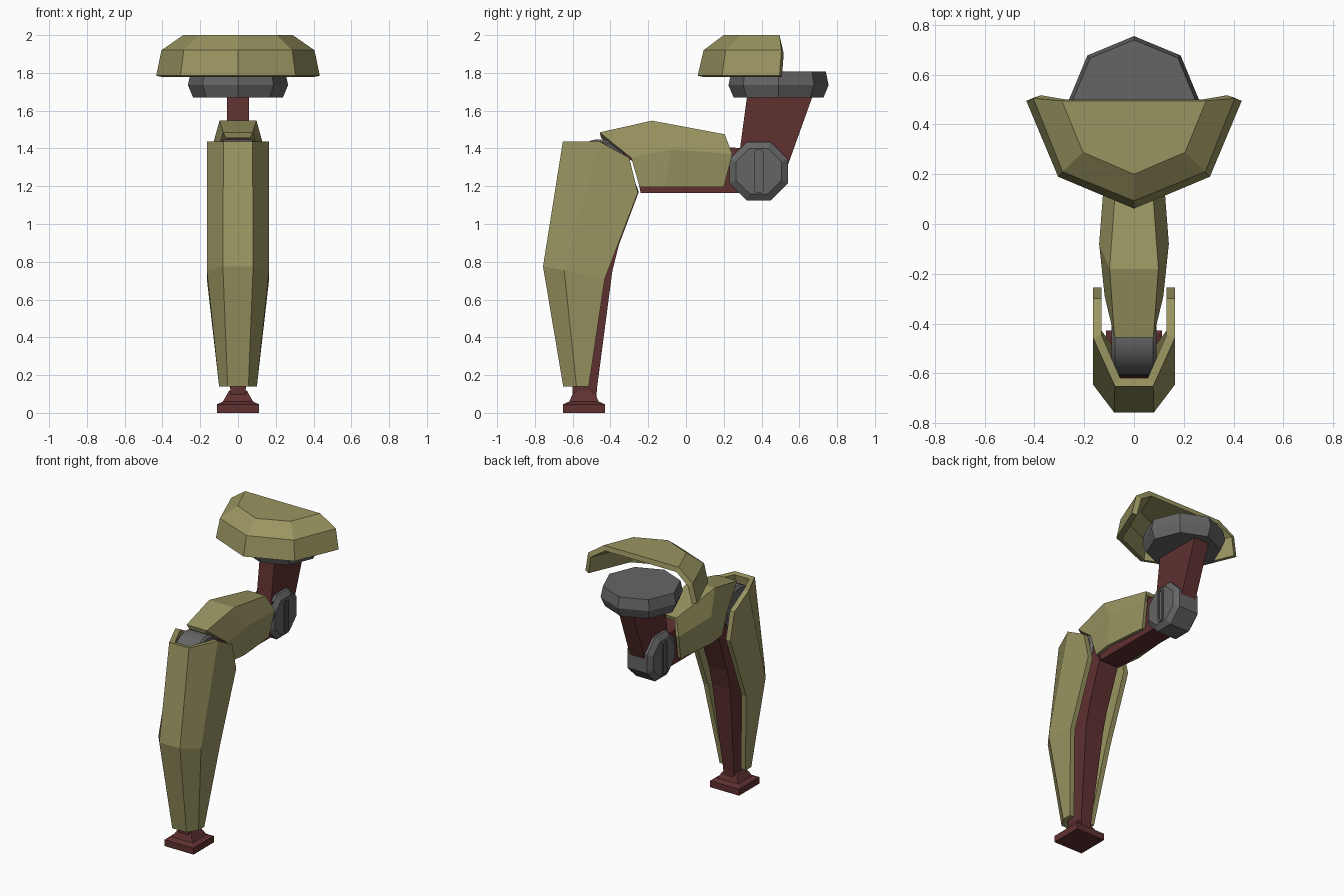
import bpy, bmesh, math
from mathutils import Vector

if "Cube" in bpy.data.objects:
    bpy.data.objects.remove(bpy.data.objects["Cube"])


def material(name, rgb):
    m = bpy.data.materials.new(name)
    m.use_nodes = True
    m.diffuse_color = (*rgb, 1)
    node = next(n for n in m.node_tree.nodes if n.type == 'BSDF_PRINCIPLED')
    node.inputs["Base Color"].default_value = (*rgb, 1)
    node.inputs["Roughness"].default_value = 0.7
    return m


OLIVE = material("olive armour", (0.32, 0.30, 0.12))
RED = material("dark red frame", (0.115, 0.03, 0.03))
GREY = material("steel grey", (0.13, 0.13, 0.13))


def finish(name, bm, mat):
    me = bpy.data.meshes.new(name)
    bm.to_mesh(me)
    bm.free()
    me.materials.append(mat)
    ob = bpy.data.objects.new(name, me)
    bpy.context.collection.objects.link(ob)
    return ob


def loft(name, rings, mat):
    """Closed solid through rings of equal point count."""
    bm = bmesh.new()
    rows = [[bm.verts.new(p) for p in r] for r in rings]
    n = len(rows[0])
    for a, b in zip(rows, rows[1:]):
        for i in range(n):
            bm.faces.new((a[i], a[(i + 1) % n], b[(i + 1) % n], b[i]))
    bm.faces.new(rows[0])
    bm.faces.new(rows[-1])
    bmesh.ops.recalc_face_normals(bm, faces=bm.faces)
    return finish(name, bm, mat)


def mirrored(half):
    """Complete a row given from its +x end towards the middle."""
    return half + [(-x, y, z) for x, y, z in reversed(half) if x > 0]


def shell(name, rows, extras, mat, thickness):
    """Open sheet through rows plus extra faces, thickened inwards."""
    bm = bmesh.new()
    polys = [(a[i], a[i + 1], b[i + 1], b[i])
             for a, b in zip(rows, rows[1:]) for i in range(len(a) - 1)] + extras
    for poly in polys:
        bm.faces.new([bm.verts.new(p) for p in poly])
    bmesh.ops.remove_doubles(bm, verts=bm.verts, dist=0.0005)
    bmesh.ops.recalc_face_normals(bm, faces=bm.faces)
    bm.normal_update()
    mid = sum((v.co for v in bm.verts), Vector()) / len(bm.verts)
    if sum(f.normal.dot(f.calc_center_median() - mid) * f.calc_area() for f in bm.faces) < 0:
        bmesh.ops.reverse_faces(bm, faces=bm.faces)
    ob = finish(name, bm, mat)
    mod = ob.modifiers.new("thickness", 'SOLIDIFY')
    mod.thickness = thickness
    mod.offset = -1
    mod.use_even_offset = True
    return ob


def rect(z, hx, y0, y1):
    return [(-hx, y0, z), (hx, y0, z), (hx, y1, z), (-hx, y1, z)]


def slab(name, outline, hx, mat):
    """Side outline (y, z) extruded across x."""
    return loft(name, [[(x, y, z) for y, z in outline] for x in (-hx, hx)], mat)


def ring_x(x, r, cy, cz, n, turn=0.0):
    return [(x, cy + r * math.cos(turn + math.tau * i / n),
             cz + r * math.sin(turn + math.tau * i / n)) for i in range(n)]


# Foot: stepped square pad
loft("foot", [rect(z, h, -0.54 - k, -0.54 + k) for z, h, k in (
    (0, 0.112, 0.112), (0.045, 0.112, 0.112), (0.06, 0.08, 0.078),
    (0.095, 0.06, 0.062), (0.118, 0.048, 0.04))], RED)

# Shin frame
loft("shin_frame", [rect(*r) for r in (
    (0.08, 0.038, -0.60, -0.475), (0.14, 0.042, -0.60, -0.47),
    (0.75, 0.07, -0.62, -0.39), (0.89, 0.072, -0.60, -0.355),
    (1.17, 0.075, -0.55, -0.25), (1.30, 0.075, -0.48, -0.30))], RED)

# Shin armour: channel open at the back
bottom = mirrored([(0.10, -0.515, 0.14), (0.10, -0.58, 0.14), (0.055, -0.65, 0.14)])
middle = mirrored([(0.165, -0.43, 0.71), (0.165, -0.645, 0.755), (0.08, -0.757, 0.775)])
top = mirrored([(0.165, -0.255, 1.165), (0.165, -0.457, 1.437), (0.077, -0.652, 1.437)])
ears = [[(s * 0.165, -0.255, 1.165), (s * 0.165, -0.30, 1.35), (s * 0.165, -0.457, 1.437)]
        for s in (1, -1)]
shell("shin_armour", [bottom, middle, top], ears, OLIVE, 0.035)

# Knee roller with bevelled rims
knee = loft("knee_roller", [ring_x(x, r, -0.46, 1.30, 40) for x, r in (
    (-0.09, 0.135), (-0.077, 0.148), (0.077, 0.148), (0.09, 0.135))], GREY)
bpy.context.view_layer.objects.active = knee
knee.select_set(True)
bpy.ops.object.shade_smooth_by_angle(angle=math.radians(30))
knee.select_set(False)

# Thigh frame
slab("thigh_frame", [(-0.42, 1.40), (-0.275, 1.33), (-0.24, 1.165), (0.32, 1.165),
                     (0.32, 1.40), (0, 1.42)], 0.075, RED)

# Thigh armour: faceted hood open at both ends and below
stations = [
    [(0.11, -0.245, 1.195), (0.118, -0.29, 1.35), (0.078, -0.457, 1.485)],
    [(0.128, -0.11, 1.195), (0.14, -0.08, 1.395), (0.098, -0.18, 1.547)],
    [(0.10, 0.20, 1.195), (0.115, 0.245, 1.37), (0.07, 0.205, 1.475)]]
shell("thigh_armour", [mirrored(s) for s in stations], [], OLIVE, 0.024)

# Hip joint: chamfered octagonal hub with a raised slot on each side
HY, HZ, EIGHTH = 0.385, 1.28, math.pi / 8
loft("hip_joint", [ring_x(x, r, HY, HZ, 8, EIGHTH) for x, r in (
    (-0.10, 0.13), (-0.075, 0.167), (0.075, 0.167), (0.10, 0.13))], GREY)


def slot_ring(x, w, h):
    c = w * 0.5
    half = [(w, h - c), (c, h), (-c, h), (-w, h - c)]
    return [(x, HY + y, HZ + z) for y, z in half + [(-y, -z) for y, z in half]]


for side, s in (("left", 1), ("right", -1)):
    loft("hip_slot_" + side, [slot_ring(s * x, w, h) for x, w, h in (
        (0.098, 0.024, 0.116), (0.108, 0.024, 0.116), (0.108, 0.012, 0.104),
        (0.101, 0.012, 0.104))], GREY)

# Strut from the joint up to the hip cap
slab("hip_strut", [(0.27, 1.28), (0.325, 1.69), (0.675, 1.69), (0.535, 1.30),
                   (0.40, 1.22)], 0.057, RED)

# Hip cap: octagonal disc
loft("hip_cap", [[(r * math.sin(math.tau * i / 8), 0.49 + r * math.cos(math.tau * i / 8), z)
                  for i in range(8)]
                 for z, r in ((1.67, 0.238), (1.735, 0.265), (1.808, 0.25))], GREY)

# Hip armour: curved visor-like shell open at the back and below
levels = [mirrored(h) for h in (
    [(0.433, 0.495, 1.785), (0.305, 0.19, 1.785), (0, 0.062, 1.785)],
    [(0.405, 0.505, 1.92), (0.287, 0.21, 1.92), (0, 0.093, 1.92)],
    [(0.29, 0.495, 2.0), (0.205, 0.288, 2.0), (0, 0.20, 2.0)])]
shell("hip_armour", levels, [levels[-1]], OLIVE, 0.035)
